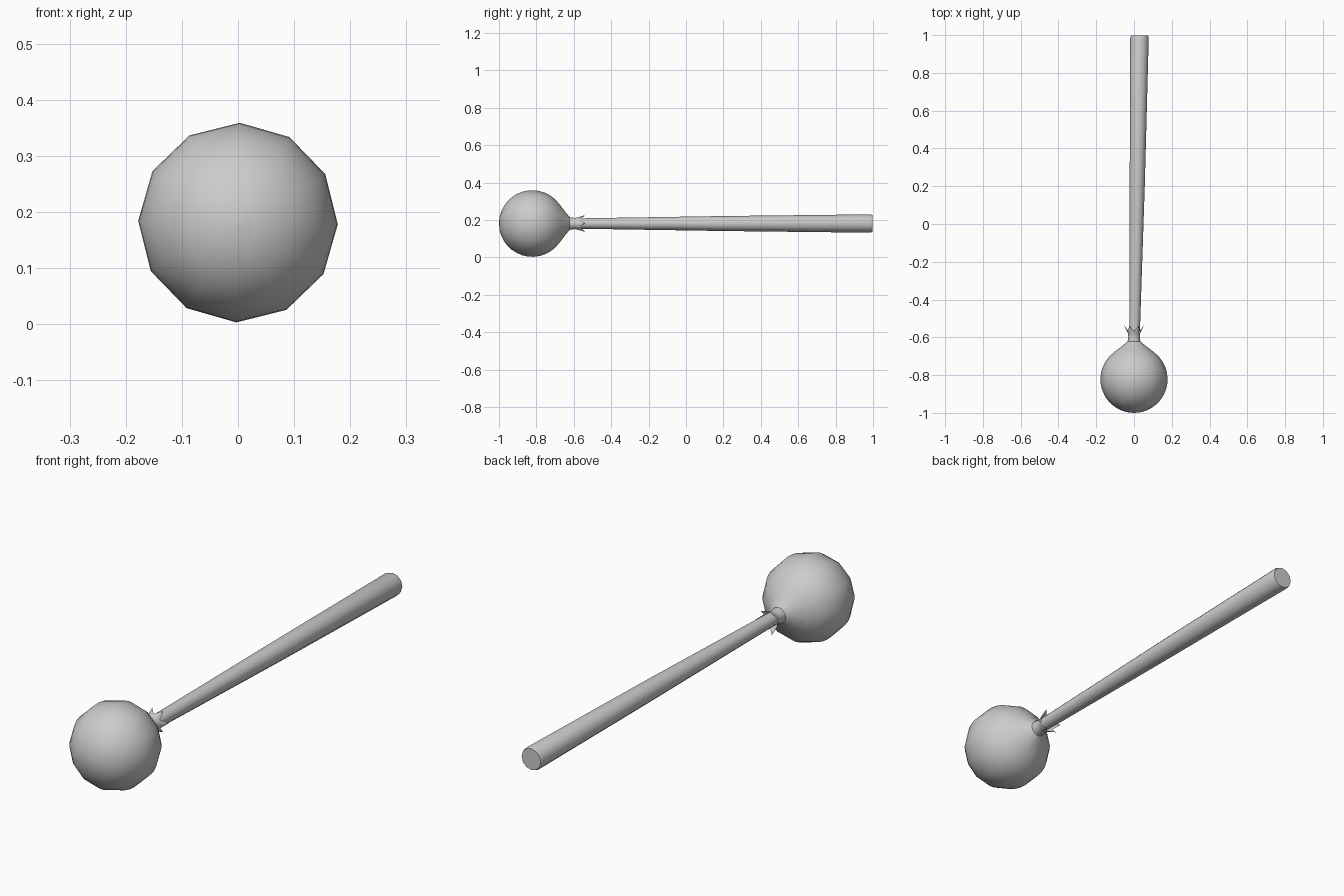
import bpy, bmesh
from math import sin, cos, pi, radians

if "Cube" in bpy.data.objects:
    bpy.data.objects.remove(bpy.data.objects["Cube"])

SIDES = 12
ZC = 0.181


def lathe(name, stations, cap_start=False, cap_end=False, twist=0.0):
    """Skin 12-sided rings along y; station = (y, radius(k), centre x, y shift(k))."""
    bm = bmesh.new()
    rings = []
    for y, rad, cx, shift in stations:
        ring = []
        for k in range(SIDES):
            a = 2 * pi * k / SIDES + twist
            ring.append(bm.verts.new((cx + rad(k) * cos(a), y + shift(k), ZC + rad(k) * sin(a))))
        rings.append(ring)
    for r0, r1 in zip(rings, rings[1:]):
        for k in range(SIDES):
            n = (k + 1) % SIDES
            bm.faces.new((r0[k], r0[n], r1[n], r1[k]))
    if cap_start:
        bm.faces.new(rings[0])
    if cap_end:
        bm.faces.new(rings[-1])
    bmesh.ops.recalc_face_normals(bm, faces=bm.faces[:])
    mesh = bpy.data.meshes.new(name)
    bm.to_mesh(mesh)
    bm.free()
    obj = bpy.data.objects.new(name, mesh)
    bpy.context.collection.objects.link(obj)
    bpy.context.view_layer.objects.active = obj
    obj.select_set(True)
    bpy.ops.object.shade_smooth_by_angle(angle=radians(40))
    obj.select_set(False)
    return obj


def plain(y, r, cx=0.0):
    return (y, lambda k: r, cx, lambda k: 0.0)


# Round head: sphere profile running into a gathered cone at the neck
R, YC = 0.178, -0.822
profile = [(YC - R * cos(radians(t)), R * sin(radians(t))) for t in [1] + list(range(12, 133, 10))]
profile += [(-0.675, 0.102), (-0.65, 0.068), (-0.622, 0.034)]
lathe("head", [plain(y, r) for y, r in profile], True, False, radians(-1))

# Collar: tied neck flaring into six pointed frills
lathe("collar", [
    plain(-0.624, 0.034),
    plain(-0.595, 0.030),
    plain(-0.578, 0.033),
    (-0.56, lambda k: 0.052 if k % 2 == 0 else 0.035, 0.0,
     lambda k: 0.022 if k % 2 == 0 else -0.006),
])

# Tapered stick, drifting slightly sideways, with a softened end
lathe("stick", [
    plain(-0.64, 0.027, 0.002),
    plain(-0.55, 0.028, 0.004),
    plain(0.2, 0.040, 0.017),
    plain(0.985, 0.049, 0.029),
    plain(0.997, 0.045, 0.029),
], True, True)
